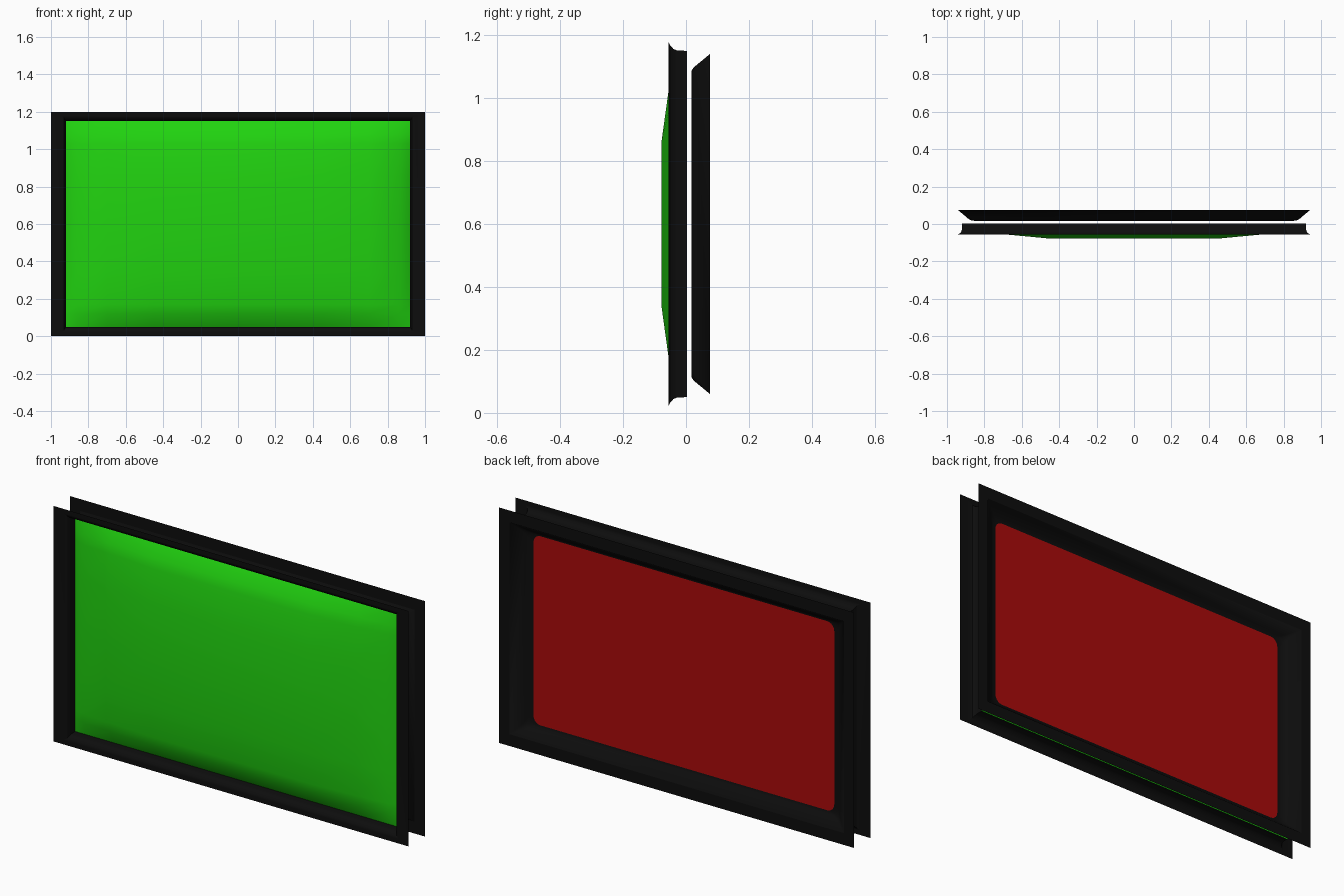
import bpy, bmesh, math

if "Cube" in bpy.data.objects:
    bpy.data.objects.remove(bpy.data.objects["Cube"])

ZC = 0.6  # height of the panel centre


def material(name, rgb):
    m = bpy.data.materials.new(name)
    m.diffuse_color = (*rgb, 1)
    m.use_nodes = True
    m.node_tree.nodes["Principled BSDF"].inputs["Base Color"].default_value = m.diffuse_color
    return m


BLACK = material("black plastic", (0.004, 0.004, 0.004))
GREEN = material("green screen", (0.015, 0.65, 0.005))
RED = material("red panel", (0.4, 0.003, 0.003))


def rounded_loop(bm, hx, hz, y, r, seg=5):
    """Rounded rectangle of vertices in the xz plane."""
    loop = []
    for k, (sx, sz) in enumerate([(1, 1), (-1, 1), (-1, -1), (1, -1)]):
        for i in range(seg + 1):
            a = math.radians(90 * k + 90 * i / seg)
            x = sx * (hx - r) + r * math.cos(a)
            z = sz * (hz - r) + r * math.sin(a)
            loop.append(bm.verts.new((x, y, ZC + z)))
    return loop


def finish(bm, name, mat, flip=False, angle=30):
    bmesh.ops.remove_doubles(bm, verts=bm.verts, dist=1e-5)
    bm.normal_update()
    # every sheet faces outwards, to the front (-y) or to the back (+y)
    want = 1 if flip else -1
    total = sum(f.normal.y * f.calc_area() for f in bm.faces)
    if total * want < 0:
        bmesh.ops.reverse_faces(bm, faces=bm.faces)
    me = bpy.data.meshes.new(name)
    bm.to_mesh(me)
    bm.free()
    ob = bpy.data.objects.new(name, me)
    bpy.context.collection.objects.link(ob)
    me.materials.append(mat)
    bpy.ops.object.select_all(action='DESELECT')
    ob.select_set(True)
    bpy.context.view_layer.objects.active = ob
    bpy.ops.object.shade_smooth_by_angle(angle=math.radians(angle))


def frame(name, rings, flip):
    """Bridge a series of (half x, half z, y, corner radius) rings."""
    bm = bmesh.new()
    loops = [rounded_loop(bm, *r) for r in rings]
    for a, b in zip(loops, loops[1:]):
        n = len(a)
        for i in range(n):
            j = (i + 1) % n
            bm.faces.new((a[i], a[j], b[j], b[i]))
    finish(bm, name, BLACK, flip)


# front bezel: flat flange rolling into a straight collar
frame("front_bezel", [
    (1.0, 0.6, -0.056, 0), (0.945, 0.578, -0.056, 0),
    (0.93, 0.567, -0.050, 0), (0.923, 0.556, -0.040, 0),
    (0.92, 0.551, -0.028, 0), (0.92, 0.55, 0.003, 0)], False)

# back frame: flat flange sloping into a recessed pan
BACK = (0.848, 0.482, 0.017, 0.04)
frame("back_frame", [
    (1.0, 0.6, 0.076, 0), (0.943, 0.54, 0.076, 0),
    (0.888, 0.502, 0.030, 0.02), (0.877, 0.494, 0.022, 0.03),
    (0.865, 0.487, 0.018, 0.035), BACK], True)

# red panel filling the bottom of the pan
bm = bmesh.new()
bm.faces.new(rounded_loop(bm, *BACK))
finish(bm, "back_panel", RED, True)


# bulging screen: steep rim, then a gentle slope to a flat middle
def bulge(t, profile):
    t = abs(t)
    for (a, ya), (b, yb) in zip(profile, profile[1:]):
        if t <= b:
            return ya + (yb - ya) * (t - a) / (b - a)
    return 0


PX = [(0, 1), (0.45, 1), (0.70, 0.71), (0.86, 0.5), (0.92, 0)]
PZ = [(0, 1), (0.26, 1), (0.43, 0.71), (0.48, 0.58), (0.55, 0)]


def stations(profile):
    pos = [p[0] for p in profile]
    return [-p for p in reversed(pos[1:])] + pos


bm = bmesh.new()
grid = [[bm.verts.new((x, 0.003 - 0.081 * bulge(x, PX) * bulge(z, PZ), ZC + z))
         for x in stations(PX)] for z in stations(PZ)]
for r0, r1 in zip(grid, grid[1:]):
    for i in range(len(r0) - 1):
        bm.faces.new((r0[i], r0[i + 1], r1[i + 1], r1[i]))
finish(bm, "screen", GREEN, False, 60)
